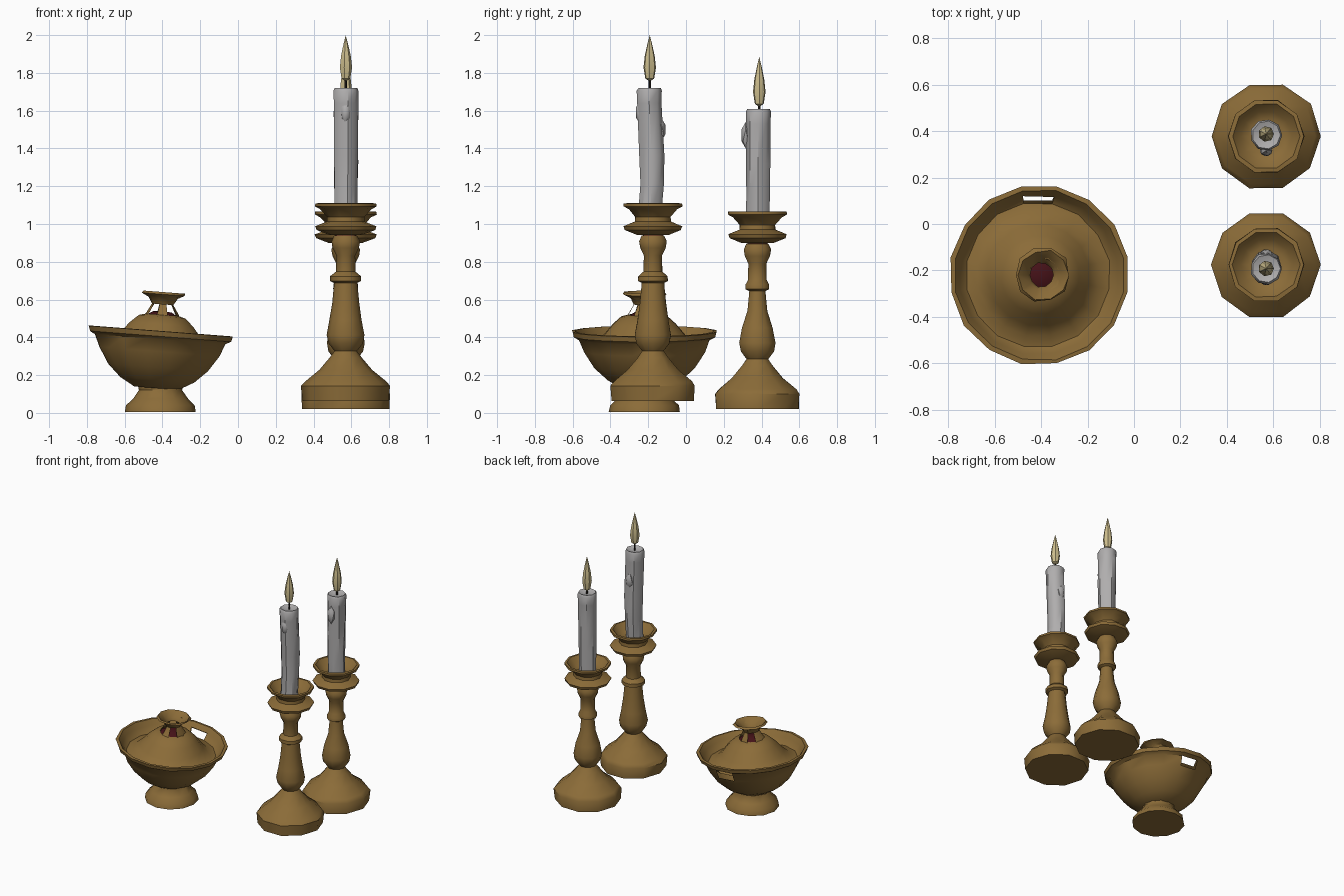
import bpy, bmesh, math, random
from mathutils import Vector

if "Cube" in bpy.data.objects:
    bpy.data.objects.remove(bpy.data.objects["Cube"])

random.seed(4)


def material(name, rgb):
    m = bpy.data.materials.new(name)
    m.diffuse_color = (*rgb, 1)
    m.use_nodes = True
    m.node_tree.nodes["Principled BSDF"].inputs["Base Color"].default_value = m.diffuse_color
    return m


BRASS = material("old_brass", (0.26, 0.15, 0.04))
WAX = material("grey_wax", (0.43, 0.42, 0.42))
FLAME = material("pale_flame", (0.62, 0.52, 0.27))
RED = material("dark_red", (0.06, 0.006, 0.009))
BLACK = material("wick_black", (0.015, 0.012, 0.01))


def finish(name, bm, mat, loc, angle=40):
    bmesh.ops.recalc_face_normals(bm, faces=bm.faces)
    me = bpy.data.meshes.new(name)
    bm.to_mesh(me)
    bm.free()
    me.materials.append(mat)
    for p in me.polygons:
        p.use_smooth = True
    me.set_sharp_from_angle(angle=math.radians(angle))
    ob = bpy.data.objects.new(name, me)
    ob.location = loc
    bpy.context.collection.objects.link(ob)
    return ob


def lathe(name, profile, sides, mat, loc, wobble=0.0, gaps=(), phase=0.0, bend=None):
    """Turn (radius, height) points round z; gaps = (band, side) faces left open."""
    bm = bmesh.new()
    rings = []
    for r, z in profile:
        if r == 0:
            rings.append([bm.verts.new((0, 0, z))] * sides)
            continue
        ring = []
        for i in range(sides):
            a = phase + math.tau * i / sides
            rr = r * (1 + random.uniform(-wobble, wobble))
            ring.append(bm.verts.new((rr * math.cos(a), rr * math.sin(a), z)))
        rings.append(ring)
    for b in range(len(rings) - 1):
        for i in range(sides):
            if (b, i) in gaps:
                continue
            j = (i + 1) % sides
            quad = [rings[b][i], rings[b][j], rings[b + 1][j], rings[b + 1][i]]
            bm.faces.new(list(dict.fromkeys(quad)))
    if bend:
        for v in bm.verts:
            v.co.y += bend(v.co.z)
    return finish(name, bm, mat, loc)


def wax_drip(name, loc, scale):
    bm = bmesh.new()
    bmesh.ops.create_icosphere(bm, subdivisions=1, radius=1)
    bmesh.ops.scale(bm, vec=Vector(scale), verts=bm.verts)
    finish(name, bm, WAX, loc)


def candlestick(tag, x, y, base, neck, candle_top, flame_z, flame_y, drips, bend):
    loc = (x, y, base)
    # turned base and stem
    stem = [(0, 0), (.228, 0), (.235, .08), (.215, .105), (.14, .165), (.085, .23),
            (.06, .265), (.092, .305), (.1, .35), (.085, .43), (neck + .01, .52),
            (neck, .625), (neck + .02, .635), (neck + .02, .66), (.052, .685),
            (.05, .77), (.07, .81), (.076, .845), (.062, .875), (0, .885)]
    lathe(tag + "_stem", stem, 10, BRASS, loc, .015)
    lathe(tag + "_red_collar", [(0, .865), (.056, .865), (.056, .9), (0, .9)], 10, RED, loc)
    # double drip pan
    pan = [(0, .88), (.09, .88), (.155, .905), (.163, .925), (.15, .93), (.1, .95),
           (.098, .975), (.135, 1.015), (.163, 1.03), (.163, 1.045), (.145, 1.047),
           (.11, 1.005), (.075, .99), (0, .99)]
    lathe(tag + "_drip_pan", pan, 10, BRASS, loc, .015)
    # candle, wick and flame
    h = candle_top - base
    body = [(0, .97), (.062, .97), (.063, 1.15), (.066, 1.3), (.066, h - .08),
            (.068, h - .015), (.06, h), (.03, h - .012), (0, h - .012)]
    lathe(tag + "_candle", body, 9, WAX, loc, .03, bend=bend)
    floc = (x, flame_y, 0)
    lathe(tag + "_wick", [(0, candle_top - .03), (.007, candle_top - .03),
                          (.006, flame_z[0] + .03), (0, flame_z[0] + .03)], 5, BLACK, floc)
    z0, dz = flame_z[0], flame_z[1] - flame_z[0]
    lathe(tag + "_flame", [(0, z0), (.024, z0 + .06 * dz), (.034, z0 + .3 * dz),
                           (.027, z0 + .55 * dz), (.012, z0 + .82 * dz), (0, z0 + dz)],
          7, FLAME, floc)
    for n, (dy, z, sc) in enumerate(drips):
        wax_drip(f"{tag}_wax_drip_{n}", (x, y + dy, z), sc)


candlestick("tall_candlestick", .57, -.175, .063, .062, 1.72, (1.755, 2.0), -.192,
            [(-.065, 1.59, (.03, .028, .065)), (.045, 1.5, (.03, .024, .06))],
            lambda z: -.012 - .008 * math.sin(z * 9))
candlestick("short_candlestick", .57, .378, .02, .045, 1.61, (1.62, 1.885), .388,
            [(-.062, 1.47, (.03, .026, .07))],
            lambda z: .002 + .006 * (z - 1))

# covered dish: level foot, bowl and lid tipped slightly to the right
cx, cy = -.41, -.22
lathe("dish_foot", [(0, .005), (.188, .005), (.182, .04), (.145, .075), (.115, .12),
                    (.12, .16), (0, .16)], 12, BRASS, (cx, cy, 0), .01)

S = 16
back = math.pi / 2 - math.pi / S - 4 * math.tau / S     # centres side 4 on the back
TILT = math.radians(4.4)
pivot = (cx, cy, .41)
bowl = [(0, -.28), (.12, -.28), (.2, -.235), (.27, -.17), (.325, -.085), (.352, -.02),
        (.382, -.005), (.39, .022), (.37, .024), (.345, -.012), (.315, -.055), (.28, -.07)]
lid = [(.315, -.056), (.265, -.045), (.22, 0), (.17, .06), (.125, .1), (.085, .11)]
dish = [lathe("dish_bowl", bowl, S, BRASS, pivot, .008, {(4, 4), (9, 4)}, back),
        lathe("dish_lid", lid, S, BRASS, pivot, .008, (), back)]

# pierced flaring knob with a red core
knob = [(.1, .095), (.085, .12), (.058, .165), (.075, .2), (.118, .218), (.108, .23),
        (.062, .19), (.052, .165)]
dish.append(lathe("lid_knob", knob, 10, BRASS, pivot, .06,
                  {(b, i) for b in (0, 1) for i in (1, 3, 6, 8)}))
dish.append(lathe("knob_red_core", [(.09, .1), (.05, .125), (0, .13)], 10, RED, pivot))
for ob in dish:
    ob.rotation_euler.y = TILT
